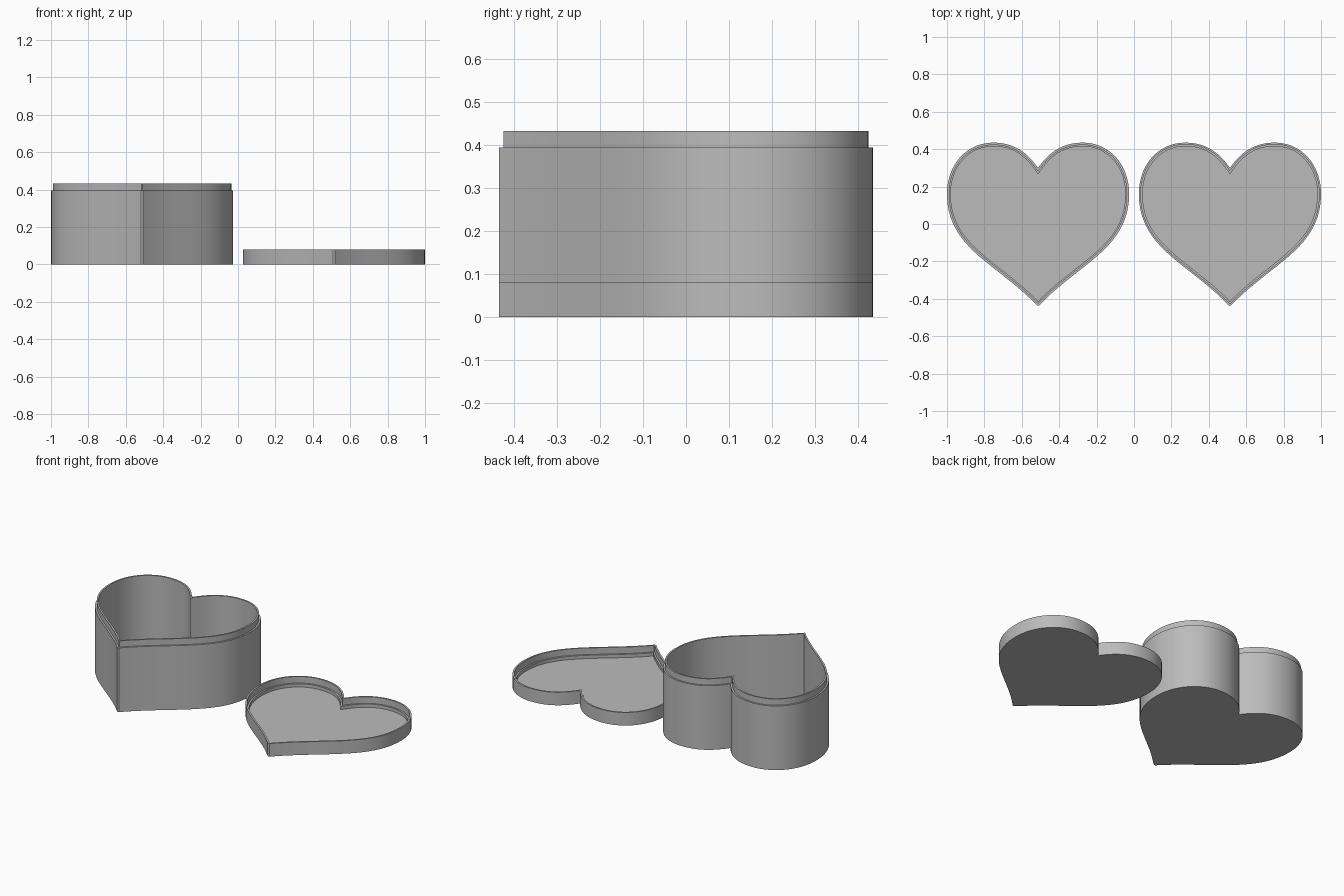
import bpy, bmesh, math
from mathutils import Vector
from mathutils.geometry import interpolate_bezier

cube = bpy.data.objects.get("Cube")
if cube:
    bpy.data.objects.remove(cube, do_unlink=True)

grey = bpy.data.materials.new("plain grey")
grey.use_nodes = True
grey.diffuse_color = (0.5, 0.5, 0.5, 1)
grey.node_tree.nodes["Principled BSDF"].inputs["Base Color"].default_value = (0.5, 0.5, 0.5, 1)

STEP, WALL, FLOOR = 0.01, 0.02, 0.02

# Right half of the heart, from the notch round the lobe to the blunt tip
CURVES = [
    ((0, 0.3), (0.06, 0.385), (0.13, 0.435), (0.24, 0.435)),
    ((0.24, 0.435), (0.38, 0.435), (0.487, 0.32), (0.487, 0.16)),
    ((0.487, 0.16), (0.487, -0.13), (0.22, -0.21), (0.006, -0.435)),
]
half = []
for curve in CURVES:
    pts = interpolate_bezier(*[Vector((*p, 0)) for p in curve], 20)
    half += [p.to_2d() for p in pts[:-1]]
half.append(Vector(CURVES[-1][-1]))


def mirrored(p):
    return Vector((-p.x, p.y))


def heart(inset):
    """Closed heart outline moved inwards with mitred corners."""
    chain = [mirrored(half[1])] + half + [mirrored(half[-1])]
    right = []
    for a, b, c in zip(chain, chain[1:], chain[2:]):
        d1, d2 = (b - a).normalized(), (c - b).normalized()
        n1, n2 = Vector((d1.y, -d1.x)), Vector((d2.y, -d2.x))
        p = b + (n1 + n2) * inset / (1 + n1.dot(n2))
        right.append(Vector((max(p.x, 0), p.y)))
    return right + [mirrored(p) for p in reversed(right[1:])]


def heart_tray(name, x, profile):
    """Sweep a wall profile of (inset, height) round the heart and close both ends."""
    bm = bmesh.new()
    rings = [[bm.verts.new((p.x, p.y, z)) for p in heart(inset)] for inset, z in profile]
    count = len(rings[0])
    for low, high in zip(rings, rings[1:]):
        for i in range(count):
            j = (i + 1) % count
            bm.faces.new((low[i], low[j], high[j], high[i]))
    bm.faces.new(rings[0])
    bm.faces.new(rings[-1])
    bmesh.ops.remove_doubles(bm, verts=bm.verts, dist=0.0001)
    bmesh.ops.recalc_face_normals(bm, faces=bm.faces)
    mesh = bpy.data.meshes.new(name)
    bm.to_mesh(mesh)
    bm.free()
    mesh.materials.append(grey)
    obj = bpy.data.objects.new(name, mesh)
    obj.location.x = x
    bpy.context.collection.objects.link(obj)
    bpy.ops.object.select_all(action='DESELECT')
    obj.select_set(True)
    bpy.context.view_layer.objects.active = obj
    bpy.ops.object.shade_smooth_by_angle(angle=math.radians(30))


# Deep box with a stepped lip round its rim
heart_tray("heart_box", -0.513, [(0, 0), (0, 0.395), (STEP, 0.395), (STEP, 0.433),
                                 (WALL, 0.433), (WALL, FLOOR)])

# Shallow lid lying upside down, rebated to fit the lip
heart_tray("heart_lid", 0.513, [(0, 0), (0, 0.08), (STEP, 0.08), (STEP, 0.04),
                                (WALL, 0.04), (WALL, FLOOR)])
